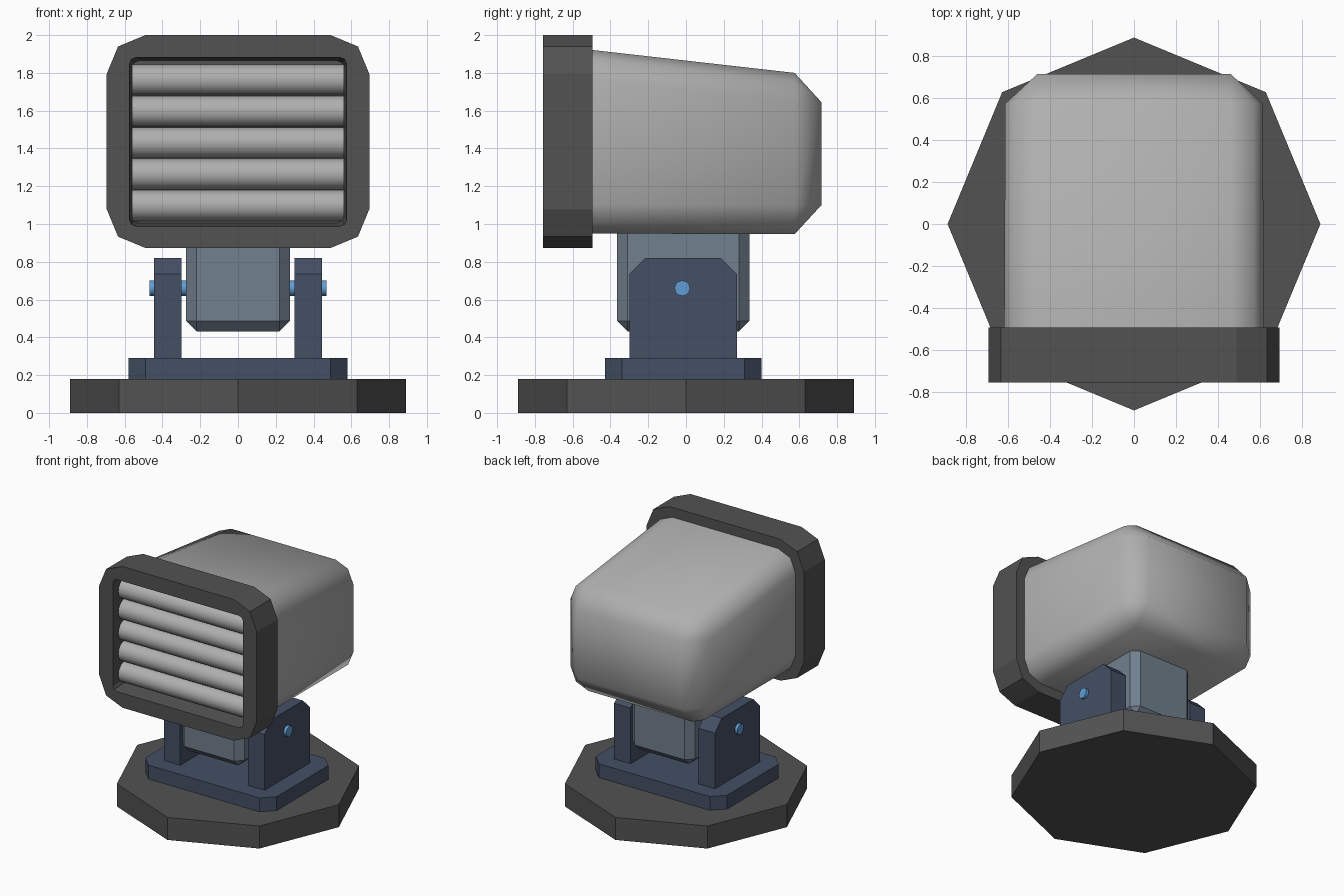
import bpy, bmesh, math
from math import radians, sin, cos, pi

if "Cube" in bpy.data.objects:
    bpy.data.objects.remove(bpy.data.objects["Cube"])


def material(name, rgb):
    m = bpy.data.materials.new(name)
    m.diffuse_color = (*rgb, 1)
    m.use_nodes = True
    m.node_tree.nodes["Principled BSDF"].inputs["Base Color"].default_value = m.diffuse_color
    return m


DARK = material("dark grey", (0.085, 0.085, 0.085))
GREY = material("light grey", (0.43, 0.43, 0.43))
STEEL = material("steel blue grey", (0.165, 0.215, 0.27))
NAVY = material("navy", (0.058, 0.08, 0.13))
BLUE = material("bright blue", (0.12, 0.34, 0.66))


def rounded_rect(a0, a1, b0, b1, r, seg):
    """Counter-clockwise rectangle with corners cut into seg pieces."""
    pts = []
    corners = [(a1 - r, b1 - r), (a0 + r, b1 - r), (a0 + r, b0 + r), (a1 - r, b0 + r)]
    for k, (ca, cb) in enumerate(corners):
        for i in range(seg + 1):
            t = pi / 2 * (k + i / seg)
            pts.append((ca + r * cos(t), cb + r * sin(t)))
    return pts


def circle(a, b, r, n):
    return [(a + r * cos(2 * pi * i / n), b + r * sin(2 * pi * i / n)) for i in range(n)]


def loft(name, axis, rings, mat, smooth=None):
    """Join (position, outline) rings along an axis and cap both ends."""
    place = {"x": lambda p, a, b: (p, a, b),
             "y": lambda p, a, b: (a, p, b),
             "z": lambda p, a, b: (a, b, p)}[axis]
    bm = bmesh.new()
    loops = [[bm.verts.new(place(p, a, b)) for a, b in pts] for p, pts in rings]
    n = len(loops[0])
    for lo, hi in zip(loops, loops[1:]):
        for i in range(n):
            j = (i + 1) % n
            bm.faces.new((lo[i], lo[j], hi[j], hi[i]))
    bm.faces.new(loops[0][::-1])
    bm.faces.new(loops[-1])
    bmesh.ops.remove_doubles(bm, verts=bm.verts, dist=0.0005)
    bmesh.ops.recalc_face_normals(bm, faces=bm.faces)
    if smooth:
        for f in bm.faces:
            f.smooth = True
        for e in bm.edges:
            e.smooth = e.calc_face_angle(0) < radians(smooth)
    me = bpy.data.meshes.new(name)
    bm.to_mesh(me)
    bm.free()
    me.materials.append(mat)
    ob = bpy.data.objects.new(name, me)
    bpy.context.collection.objects.link(ob)
    return ob


# Octagonal base and yoke plate
octagon = circle(0, 0, 0.89, 8)
loft("base", "z", [(0, octagon), (0.18, octagon)], DARK)
plate = rounded_rect(-0.58, 0.58, -0.43, 0.40, 0.09, 1)
loft("yoke_plate", "z", [(0.17, plate), (0.29, plate)], NAVY)

# Yoke arms with clipped top corners
arm = [(-0.30, 0.28), (0.27, 0.28), (0.27, 0.735), (0.185, 0.82), (-0.215, 0.82), (-0.30, 0.735)]
for side, s in (("left", -1), ("right", 1)):
    loft(side + "_yoke_arm", "x", [(s * 0.30, arm), (s * 0.445, arm)], NAVY)

# Pivot pin through both arms
pin = circle(-0.02, 0.66, 0.041, 12)
loft("pivot_pin", "x", [(-0.468, pin), (0.468, pin)], BLUE, 40)

# Neck block with chamfered bottom
neck = rounded_rect(-0.275, 0.275, -0.365, 0.335, 0.055, 1)
neck_low = rounded_rect(-0.22, 0.22, -0.31, 0.28, 0.0, 1)
loft("neck", "z", [(0.432, neck_low), (0.487, neck), (0.98, neck)], STEEL)

# Tapered lamp housing, its rear rim closing to a flat rectangular panel
R = 0.155
loft("housing", "y", [
    (-0.52, rounded_rect(-0.62, 0.62, 0.95, 1.924, R, 2)),
    (0.575, rounded_rect(-0.615, 0.615, 0.946, 1.80, R, 2)),
    (0.717, rounded_rect(-0.46, 0.46, 1.10, 1.645, 0.0, 2))], GREY, 47)

# Front frame with a recess
outer = rounded_rect(-0.695, 0.695, 0.873, 2.0, 0.205, 2)
inner = rounded_rect(-0.575, 0.575, 0.988, 1.882, 0.035, 2)
recess = rounded_rect(-0.56, 0.56, 1.005, 1.865, 0.035, 2)
loft("front_frame", "y", [(-0.495, outer), (-0.757, outer), (-0.757, inner), (-0.62, recess)], DARK)

# Five horizontal lamp tubes in the recess
for k in range(5):
    tube = circle(-0.63, 1.098 + 0.1665 * k, 0.081, 16)
    loft(f"lamp_tube_{k + 1}", "x", [(-0.56, tube), (0.56, tube)], GREY, 40)
